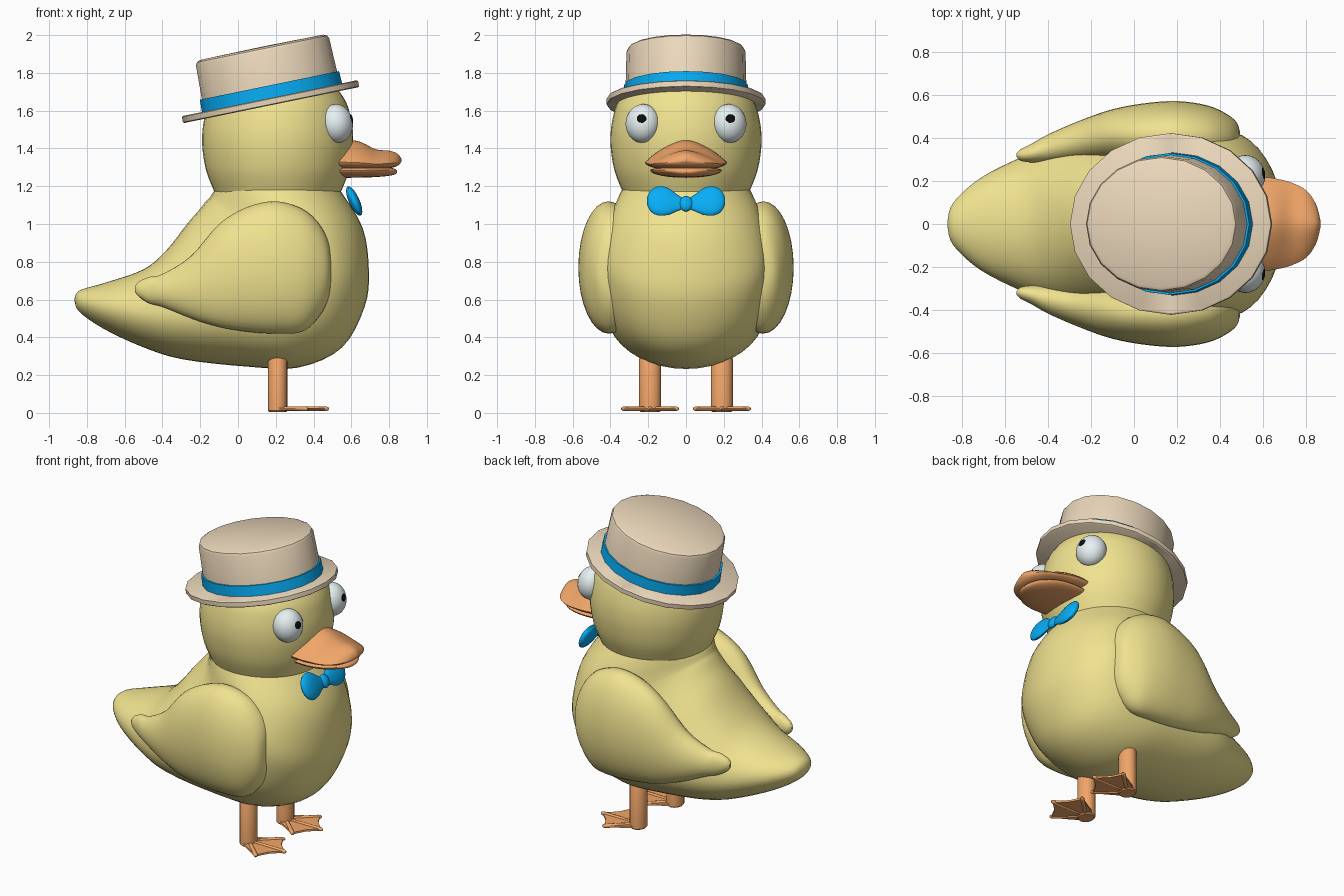
import bpy, bmesh, math
from mathutils import Matrix, Vector

if "Cube" in bpy.data.objects:
    bpy.data.objects.remove(bpy.data.objects["Cube"])


def material(name, rgb):
    m = bpy.data.materials.new(name)
    m.diffuse_color = (*rgb, 1)
    m.use_nodes = True
    m.node_tree.nodes["Principled BSDF"].inputs["Base Color"].default_value = m.diffuse_color
    return m


YELLOW = material("yellow", (0.88, 0.77, 0.28))
ORANGE = material("orange", (0.88, 0.38, 0.14))
STRAW = material("straw", (0.84, 0.69, 0.50))
BLUE = material("blue", (0.002, 0.42, 0.92))
WHITE = material("white", (0.80, 0.88, 0.89))
BLACK = material("black", (0.004, 0.004, 0.004))


def finish(name, bm, mat, matrix=Matrix()):
    bmesh.ops.recalc_face_normals(bm, faces=bm.faces)
    me = bpy.data.meshes.new(name)
    bm.to_mesh(me)
    bm.free()
    me.materials.append(mat)
    ob = bpy.data.objects.new(name, me)
    ob.matrix_world = matrix
    bpy.context.collection.objects.link(ob)
    return ob


def skin(rings):
    bm = bmesh.new()
    vs = [[bm.verts.new(p) for p in ring] for ring in rings]
    n = len(vs[0])
    for a, b in zip(vs, vs[1:]):
        for i in range(n):
            j = (i + 1) % n
            bm.faces.new((a[i], a[j], b[j], b[i]))
    bm.faces.new(vs[0])
    bm.faces.new(vs[-1])
    return bm


def smooth_rows(rows, steps=4):
    out = []
    for i in range(len(rows) - 1):
        quad = list(zip(rows[max(i - 1, 0)], rows[i], rows[i + 1], rows[min(i + 2, len(rows) - 1)]))
        for s in range(steps):
            t = s / steps
            out.append([0.5 * (2 * b + (c - a) * t + (2 * a - 5 * b + 4 * c - d) * t * t
                               + (3 * b - a - 3 * c + d) * t ** 3) for a, b, c, d in quad])
    return out + [rows[-1]]


# Loft through rows of (top x, top z, bottom x, bottom z, centre y, half width[, height of widest point])
def loft(name, rows, mat, k=0.5, pinch=0.0, matrix=Matrix(), n=32):
    rings = []
    for tx, tz, bx, bz, yc, hw, *own in smooth_rows(rows):
        w = own[0] if own else k
        ring = []
        for i in range(n):
            a = 2 * math.pi * i / n
            c, s = math.cos(a), math.sin(a)
            f = w + c * ((1 - w) if c > 0 else w)
            y = yc + hw * s * (1 - pinch * max(0, c))
            ring.append((bx + (tx - bx) * f, y, bz + (tz - bz) * f))
        rings.append(ring)
    return finish(name, skin(rings), mat, matrix)


def lathe(name, profile, mat, n, matrix=Matrix(), sy=1.0, clip=None):
    rings = [[(r * math.cos(2 * math.pi * i / n), sy * r * math.sin(2 * math.pi * i / n), z)
              for i in range(n)] for r, z in profile]
    bm = skin(rings)
    if clip:
        bmesh.ops.bisect_plane(bm, geom=bm.verts[:] + bm.edges[:] + bm.faces[:],
                               plane_co=clip[0], plane_no=clip[1], clear_outer=True)
    return finish(name, bm, mat, matrix)


def ellipsoid(name, loc, radii, mat, turn=0.0, tilt=0.0):
    bm = bmesh.new()
    bmesh.ops.create_uvsphere(bm, u_segments=28, v_segments=18, radius=1)
    bmesh.ops.scale(bm, vec=radii, verts=bm.verts)
    return finish(name, bm, mat, Matrix.Translation(loc) @ Matrix.Rotation(turn, 4, "Z")
                  @ Matrix.Rotation(tilt, 4, "Y"))


# Body: sections fan round from the tail tip to the neck
loft("body", [
    (-.865, .61, -.865, .59, 0, .015, .5), (-.835, .65, -.84, .535, 0, .10, .5),
    (-.70, .69, -.72, .45, 0, .215, .5), (-.50, .76, -.52, .355, 0, .315, .45),
    (-.38, .86, -.30, .285, 0, .38, .42), (-.27, 1.00, .05, .245, 0, .415, .38),
    (-.21, 1.07, .32, .24, 0, .425, .38), (-.17, 1.12, .55, .345, 0, .43, .36),
    (-.15, 1.14, .67, .56, 0, .435, .33), (-.14, 1.155, .693, .75, 0, .425, .34),
    (-.13, 1.17, .66, .98, 0, .39, .42), (-.12, 1.18, .54, 1.18, 0, .34, .5)], YELLOW, n=40)

# Head, cut off at the tilted hat brim
HAT = Matrix.Translation((.172, 0, 1.648)) @ Matrix.Rotation(math.radians(-11.6), 4, "Y")
SHIFT = Matrix.Translation((.012, 0, 0))
lathe("head", smooth_rows([(.335, 1.17), (.375, 1.27), (.395, 1.37), (.40, 1.46), (.39, 1.55),
                           (.36, 1.65), (.29, 1.74), (.18, 1.80), (.01, 1.82)]),
      YELLOW, 40, Matrix.Translation((.21, 0, 0)),
      clip=(Vector((-.038, 0, 1.648)), HAT.to_3x3() @ Vector((0, 0, 1))))

# Beak
loft("upper_beak", [
    (.50, 1.455, .50, 1.28, 0, .21), (.60, 1.445, .60, 1.28, 0, .217),
    (.66, 1.43, .66, 1.282, 0, .21), (.73, 1.395, .73, 1.288, 0, .192),
    (.80, 1.388, .80, 1.295, 0, .155), (.845, 1.372, .845, 1.308, 0, .09),
    (.865, 1.345, .865, 1.33, 0, .015)], ORANGE, k=0.28, pinch=0.48)
loft("lower_beak", [
    (.50, 1.305, .50, 1.245, 0, .18), (.62, 1.305, .62, 1.245, 0, .19),
    (.72, 1.305, .72, 1.248, 0, .17), (.79, 1.302, .79, 1.254, 0, .12),
    (.83, 1.292, .83, 1.262, 0, .065), (.842, 1.28, .842, 1.272, 0, .01)], ORANGE, k=.65)

# Tilted straw hat with ribbon
lathe("hat_brim", [(.01, -.019), (.468, -.019), (.476, -.014), (.476, .014), (.468, .019), (.01, .019)],
      STRAW, 20, HAT, .885)
lathe("hat_crown", [(.368, 0), (.360, .266), (.352, .282), (.335, .291), (.01, .294)],
      STRAW, 20, HAT @ SHIFT, .875)
lathe("hat_band", [(.36, .012), (.379, .012), (.376, .085), (.36, .085)], BLUE, 20, HAT @ SHIFT, .875)

# Bow tie centre
BOW = Matrix.Translation((.615, 0, 1.122)) @ Matrix.Rotation(math.radians(-24), 4, "Y")
ellipsoid("bow_knot", (.625, 0, 1.108), (.024, .036, .044), BLUE, 0, math.radians(-24))

for s, side in ((1, "left"), (-1, "right")):
    # Wing
    loft(side + "_wing", [(x, t, x, b, s * y, w) for x, t, b, y, w in (
        (-.545, .67, .64, .32, .008), (-.525, .695, .615, .32, .027), (-.47, .72, .58, .33, .045),
        (-.40, .735, .56, .35, .065), (-.25, .83, .50, .385, .095), (-.10, 1.00, .455, .41, .122),
        (.05, 1.09, .43, .41, .15), (.20, 1.12, .42, .41, .16), (.34, 1.08, .43, .40, .15),
        (.43, 1.00, .51, .39, .12), (.48, .90, .61, .385, .08), (.495, .78, .72, .38, .02))], YELLOW)

    # Eye and pupil
    ellipsoid(side + "_eye", (.522, s * .228, 1.532), (.085, .093, .103), WHITE, s * .4, -.15)
    ellipsoid(side + "_pupil", (.588, s * .235, 1.548), (.02, .034, .035), BLACK, s * .2)

    # Bow tie lobe
    loft(side + "_bow_lobe", [(y, h - d, y, -h - d, 0, w) for y, h, d, w in (
        (.015, .030, .015, .012), (.05, .05, .010, .018), (.10, .080, .002, .026),
        (.15, .083, 0, .028), (.185, .063, 0, .022), (.203, .03, 0, .012), (.207, .008, 0, .004))],
        BLUE, matrix=BOW @ Matrix.Rotation(s * math.pi / 2, 4, "Z"), n=20)

    # Leg
    lathe(side + "_leg", [(.045, .005), (.051, .012), (.051, .285), (.042, .305)], ORANGE, 20,
          Matrix.Translation((.21, s * .19, 0)), 1.13)

    # Webbed foot
    bm = bmesh.new()
    outline = [(.20, -.05), (.36, -.145), (.40, -.068), (.47, 0), (.40, .068), (.36, .145), (.20, .05)]
    face = bm.faces.new([bm.verts.new((x, s * .19 + y, .015)) for x, y in outline])
    ext = bmesh.ops.extrude_face_region(bm, geom=[face])
    bmesh.ops.translate(bm, vec=(0, 0, .012),
                        verts=[v for v in ext["geom"] if isinstance(v, bmesh.types.BMVert)])
    finish(side + "_web", bm, ORANGE)
    for tip, label in (((.37, -.15), "inner"), ((.482, 0), "middle"), ((.37, .15), "outer")):
        start = Vector((.21, s * .19, .022))
        end = Vector((tip[0], s * (.19 + tip[1]), .022))
        axis = end - start
        turn = axis.to_track_quat("Z", "X").to_matrix().to_4x4()
        lathe(f"{side}_{label}_toe", [(.013, 0), (.013, axis.length - .02), (.009, axis.length - .005),
                                      (.003, axis.length)], ORANGE, 10, Matrix.Translation(start) @ turn)

# Smooth shading that keeps hard edges
for ob in bpy.context.scene.objects:
    ob.select_set(True)
    bpy.context.view_layer.objects.active = ob
bpy.ops.object.shade_smooth_by_angle(angle=math.radians(35))
